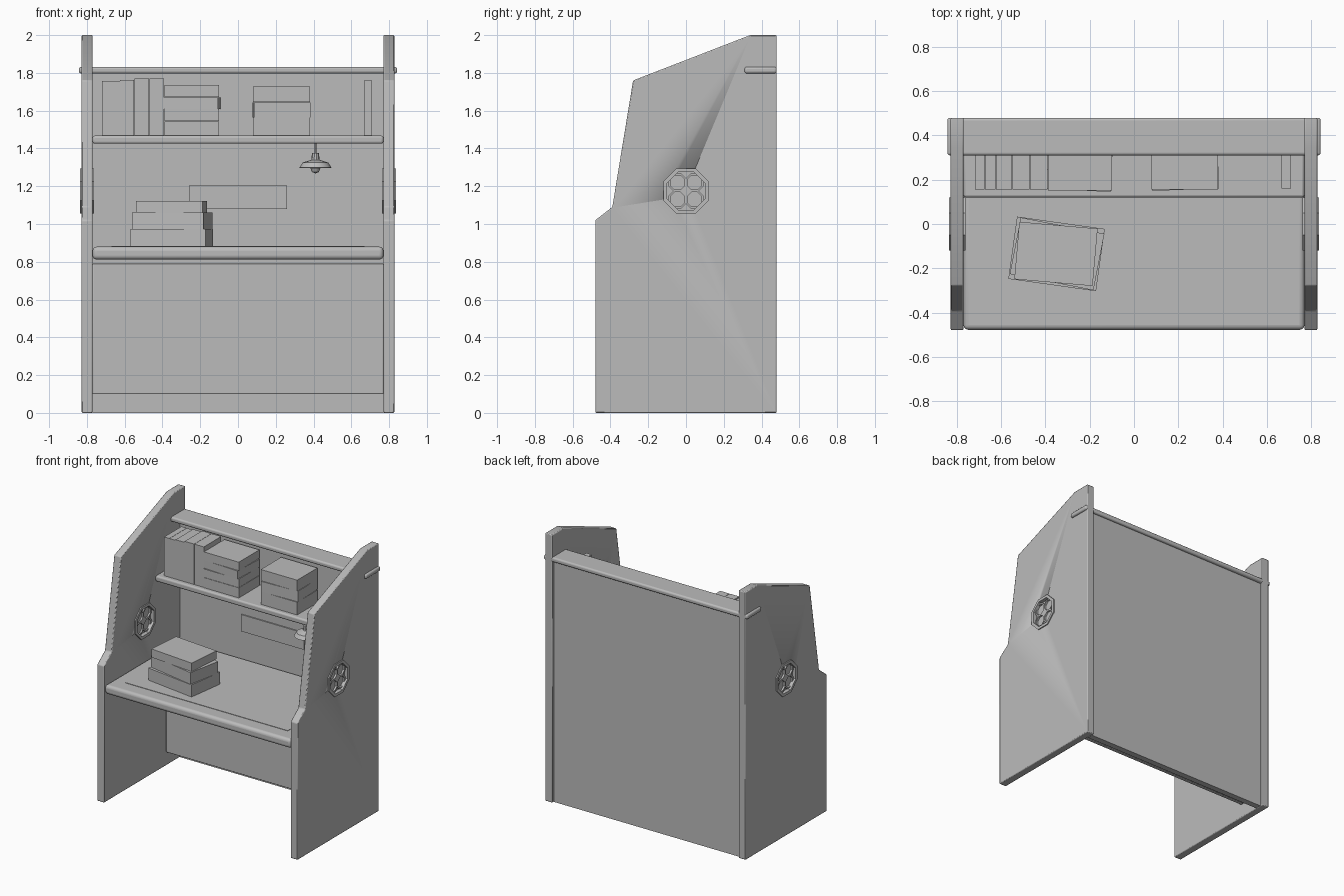
import bpy, bmesh, math
from mathutils import Matrix, Vector

if "Cube" in bpy.data.objects:
    bpy.data.objects.remove(bpy.data.objects["Cube"])

grey = bpy.data.materials.new("plain grey")
grey.diffuse_color = (0.5, 0.5, 0.5, 1)
grey.use_nodes = True
grey.node_tree.nodes["Principled BSDF"].inputs["Base Color"].default_value = grey.diffuse_color


def finish(name, bm, bevel=0, seg=2, smooth=True):
    """Turn a bmesh into a named object with optional rounded edges."""
    bmesh.ops.recalc_face_normals(bm, faces=bm.faces)
    me = bpy.data.meshes.new(name)
    bm.to_mesh(me)
    bm.free()
    me.materials.append(grey)
    ob = bpy.data.objects.new(name, me)
    bpy.context.collection.objects.link(ob)
    if bevel:
        m = ob.modifiers.new("bevel", 'BEVEL')
        m.width, m.segments, m.limit_method = bevel, seg, 'ANGLE'
    if smooth:
        bpy.ops.object.select_all(action='DESELECT')
        ob.select_set(True)
        bpy.context.view_layer.objects.active = ob
        bpy.ops.object.shade_smooth_by_angle(angle=math.radians(35))
    return ob


def box(name, x0, x1, y0, y1, z0, z1, turn=0, bevel=0, seg=2):
    """Box from its limits, optionally turned about its own upright axis."""
    bm = bmesh.new()
    bmesh.ops.create_cube(bm, size=1)
    c = Vector(((x0 + x1) / 2, (y0 + y1) / 2, (z0 + z1) / 2))
    bm.transform(Matrix.Translation(c) @ Matrix.Rotation(math.radians(turn), 4, 'Z')
                 @ Matrix.Diagonal((x1 - x0, y1 - y0, z1 - z0, 1)))
    return finish(name, bm, bevel, seg, bevel > 0)


def slab(name, outline, x0, x1, bevel=0):
    """Extrude a (y, z) outline along x."""
    bm = bmesh.new()
    f = bm.faces.new([bm.verts.new((x0, y, z)) for y, z in outline])
    g = bmesh.ops.extrude_face_region(bm, geom=[f])
    bmesh.ops.translate(bm, vec=(x1 - x0, 0, 0),
                        verts=[v for v in g['geom'] if isinstance(v, bmesh.types.BMVert)])
    return finish(name, bm, bevel)


def polygon(n, r, cy, cz, start=0.0):
    return [(cy + r * math.cos(start + math.tau * i / n),
             cz + r * math.sin(start + math.tau * i / n)) for i in range(n)]


def ring(name, n, r_out, r_in, cy, cz, x0, x1, start=0.0):
    """Flat polygonal ring facing along x."""
    bm = bmesh.new()
    loops = [[bm.verts.new((x, y, z)) for y, z in polygon(n, r, cy, cz, start)]
             for x, r in ((x0, r_out), (x1, r_out), (x1, r_in), (x0, r_in))]
    for a, b in zip(loops, loops[1:] + loops[:1]):
        for i in range(n):
            j = (i + 1) % n
            bm.faces.new((a[i], a[j], b[j], b[i]))
    return finish(name, bm, smooth=False)


def lathe(name, profile, x, y, n=10):
    """Revolve an (r, z) profile about an upright axis."""
    bm = bmesh.new()
    vs = [bm.verts.new((x + r, y, z)) for r, z in profile]
    es = [bm.edges.new(p) for p in zip(vs, vs[1:])]
    bmesh.ops.spin(bm, geom=vs + es, cent=(x, y, 0), axis=(0, 0, 1),
                   angle=math.tau, steps=n, use_merge=True)
    bmesh.ops.remove_doubles(bm, verts=bm.verts, dist=1e-4)
    return finish(name, bm)


# Side panels, each with an octagonal window
side = [(-.48, 0), (.48, 0), (.48, 2), (.34, 2), (-.28, 1.76), (-.39, 1.09), (-.48, 1.02)]
WZ = 1.175
for s, label in ((-1, "left"), (1, "right")):
    a, b = sorted((s * .77, s * .828))
    panel = slab(label + "_side_panel", side, a, b, .006)
    cutter = slab(label + "_window_cutter", polygon(8, .112, 0, WZ, math.pi / 8), a - .1, b + .1)
    cutter.hide_render = True
    cutter.hide_viewport = True
    cut = panel.modifiers.new("window", 'BOOLEAN')
    cut.object, cut.solver = cutter, 'EXACT'
    a, b = sorted((s * .762, s * .836))
    ring(label + "_window_frame", 8, .13, .108, 0, WZ, a, b, math.pi / 8)
    # Tracery of four small rings around a hub, over a pane
    a, b = sorted((s * .78, s * .822))
    for k in range(4):
        t = math.pi / 4 + k * math.pi / 2
        ring(label + "_window_tracery", 8, .052, .041, .063 * math.cos(t),
             WZ + .063 * math.sin(t), a, b, math.pi / 8)
    slab(label + "_window_hub", polygon(8, .022, 0, WZ), a, b)
    a, b = sorted((s * .792, s * .808))
    slab(label + "_window_pane", polygon(8, .113, 0, WZ, math.pi / 8), a, b)

# Carcass boards
box("back_panel", -.77, .77, .415, .46, 0, 1.8)
box("knee_panel", -.77, .77, .25, .28, .1, .79, bevel=.004)
box("desk_top", -.77, .77, -.478, .415, .812, .88, bevel=.022, seg=4)
box("desk_mat", -.67, .67, -.37, .13, .878, .883)
box("shelf", -.77, .77, .12, .415, 1.425, 1.468, bevel=.012, seg=3)
box("top_board", -.843, .843, .31, .48, 1.797, 1.832, bevel=.012, seg=3)

# Notice strip on the back wall
box("notice_strip", -.26, .26, .406, .416, 1.08, 1.205)

# Upright books on the shelf
edges = [-.72, -.675, -.625, -.55, -.47, -.39]
tops = [1.757, 1.757, 1.762, 1.77, 1.77]
for x0, x1, top in zip(edges, edges[1:], tops):
    box("upright_book", x0 + .001, x1 - .001, .155, .36, 1.468, top)
box("end_book", .667, .71, .16, .36, 1.468, 1.76)

# Lying books on the shelf
levels = [1.468, 1.545, 1.61, 1.672, 1.737]
for i, turn in enumerate((0, 0, -3, 0)):
    box("stacked_book", -.388, -.10, .152, .395, levels[i], levels[i + 1] - .002, turn)
levels = [1.468, 1.565, 1.645, 1.73]
for i, turn in enumerate((0, 2, 0)):
    box("stacked_book", .08, .38, .155, .395, levels[i], levels[i + 1] - .002, turn)

# Books on the desk
box("desk_book_lower", -.55, -.15, -.277, .007, .882, .973, -8)
box("desk_book_middle", -.54, -.155, -.265, -.005, .973, 1.06, -11)
box("desk_book_upper", -.53, -.175, -.265, -.005, 1.06, 1.123, -5)

# Hanging lamp under the shelf
lathe("lamp_shade", [(0, 1.375), (.018, 1.375), (.022, 1.34), (.068, 1.325), (.085, 1.298),
                     (.08, 1.296), (.06, 1.315), (0, 1.325)], .41, .22)
lathe("lamp_bulb", [(0, 1.325), (.02, 1.31), (.026, 1.293), (.018, 1.275), (0, 1.268)], .41, .22)
lathe("lamp_cord", [(0, 1.43), (.006, 1.43), (.006, 1.37), (0, 1.37)], .41, .22, 6)
